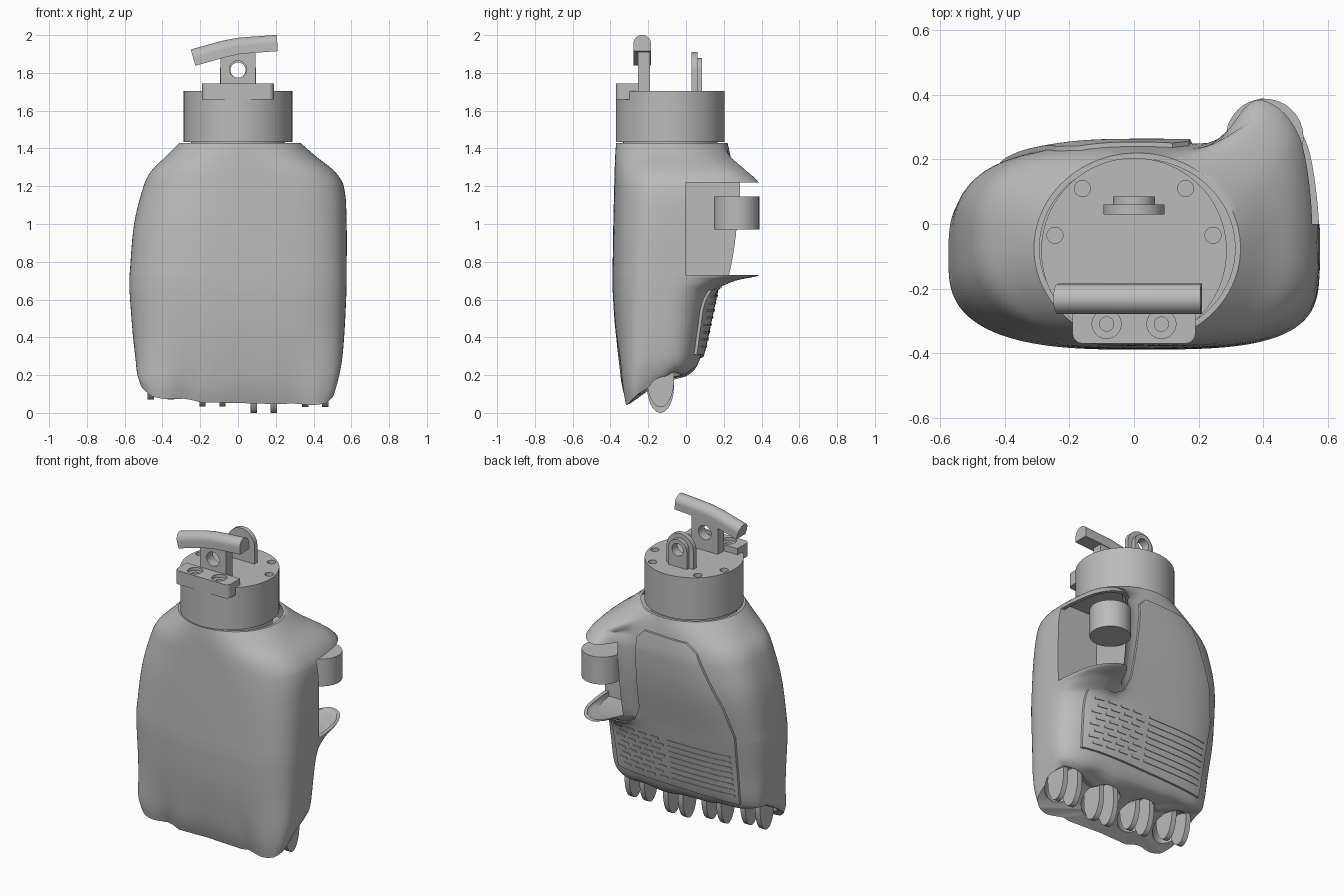
import bpy, bmesh, math
from math import sin, cos, pi, exp
from mathutils import Vector

if "Cube" in bpy.data.objects:
    bpy.data.objects.remove(bpy.data.objects["Cube"])

mat = bpy.data.materials.new("plain_grey")
mat.use_nodes = True
GREY = (0.5, 0.5, 0.5, 1)
mat.diffuse_color = GREY
mat.node_tree.nodes["Principled BSDF"].inputs["Base Color"].default_value = GREY


def skin(name, rings):
    """Closed solid through rings of equal point count."""
    bm = bmesh.new()
    loops = [[bm.verts.new(p) for p in ring] for ring in rings]
    count = len(loops[0])
    for low, high in zip(loops, loops[1:]):
        for i in range(count):
            j = (i + 1) % count
            bm.faces.new((low[i], low[j], high[j], high[i]))
    caps = [bm.faces.new(loops[0]), bm.faces.new(loops[-1])]
    if len(rings) > 2:
        bmesh.ops.poke(bm, faces=caps[:1])
    bmesh.ops.recalc_face_normals(bm, faces=bm.faces)
    mesh = bpy.data.meshes.new(name)
    bm.to_mesh(mesh)
    bm.free()
    obj = bpy.data.objects.new(name, mesh)
    bpy.context.collection.objects.link(obj)
    mesh.materials.append(mat)
    return obj


def prism(name, outline, axis, lo, hi):
    """Extrude a flat outline along x, y or z."""
    place = {"x": lambda a, b, t: (t, a, b),
             "y": lambda a, b, t: (a, t, b),
             "z": lambda a, b, t: (a, b, t)}[axis]
    return skin(name, [[place(a, b, t) for a, b in outline] for t in (lo, hi)])


def circle(a, b, r, rb=None, n=48):
    return [(a + r * cos(2 * pi * i / n), b + (rb or r) * sin(2 * pi * i / n)) for i in range(n)]


def rect(a0, a1, b0, b1):
    return [(a0, b0), (a1, b0), (a1, b1), (a0, b1)]


def arch(a, b, r, base, n=24):
    """Round-topped lug outline."""
    return [(a + r, base)] + [(a + r * cos(pi * i / n), b + r * sin(pi * i / n))
                              for i in range(n + 1)] + [(a - r, base)]


def select(obj):
    bpy.ops.object.select_all(action="DESELECT")
    obj.select_set(True)
    bpy.context.view_layer.objects.active = obj


def boolean(obj, tool, op="DIFFERENCE"):
    tool.hide_render = True
    mod = obj.modifiers.new("cut", "BOOLEAN")
    mod.operation, mod.object, mod.solver = op, tool, "EXACT"
    select(obj)
    bpy.ops.object.modifier_apply(modifier=mod.name)
    bpy.data.objects.remove(tool)
    return obj


# Hand sections: height, right, left, front, back, squareness, thumb bulge
SECTIONS = [Vector(r) for r in (
    (.05, -.52, .51, -.31, .0, 4.2, 0),
    (.13, -.535, .53, -.33, .04, 3.8, 0),
    (.25, -.543, .55, -.35, .075, 3.3, 0),
    (.45, -.56, .565, -.375, .115, 2.9, 0),
    (.64, -.574, .574, -.388, .155, 2.8, .02),
    (.70, -.575, .575, -.389, .167, 2.8, .12),
    (.73, -.574, .575, -.389, .173, 2.8, .235),
    (1.0, -.55, .575, -.385, .23, 2.7, .18),
    (1.2, -.50, .56, -.38, .25, 2.5, .175),
    (1.28, -.46, .51, -.378, .245, 2.4, .125),
    (1.36, -.38, .41, -.375, .235, 2.2, .045),
    (1.43, -.31, .33, -.37, .22, 2, 0))]


def sections(steps=6):
    last = len(SECTIONS) - 1
    slope = []
    for i in range(last + 1):
        a, b = SECTIONS[max(i - 1, 0)], SECTIONS[min(i + 1, last)]
        slope.append((b - a) / (b[0] - a[0]))
    for i in range(last):
        p, q = SECTIONS[i], SECTIONS[i + 1]
        h = q[0] - p[0]
        for k in range(steps):
            t = k / steps
            s = t * t * (3 - 2 * t)
            yield (p * (1 - s) + q * s + slope[i] * h * t * (1 - t) ** 2
                   - slope[i + 1] * h * t * t * (1 - t))
    yield SECTIONS[last]


def hand_form(name, grow=0, n=128):
    rings = []
    for z, x0, x1, y0, y1, power, bulge in sections():
        cx, cy = (x0 + x1) / 2, (y0 + y1) / 2
        rx, ry = (x1 - x0) / 2 + grow, (y1 - y0) / 2 + grow
        low = max(0, 1 - (z - .05) / .4) ** 2
        peak = min(.41, x1 - .1)
        ring = []
        for i in range(n):
            c, s = cos(2 * pi * i / n), sin(2 * pi * i / n)
            # each corner has its own fullness
            if s < 0:
                p = power + 2 * low + (.8 * (power - 2) if c > 0 else 0)
            else:
                p = power + (5 * max(bulge, 0) if c > 0 else power - 2)
            x = cx + rx * math.copysign(abs(c) ** (2 / p), c)
            y = cy + ry * math.copysign(abs(s) ** (2 / p), s)
            if s > 0:  # thumb root
                w = min(1, s / .5)
                spread = .18 if x > peak else .11
                y += bulge * w * w * (3 - 2 * w) * exp(-abs((x - peak) / spread) ** 2.6)
            wave = cos(2 * pi * x / .273)
            if s < 0:  # knuckle grooves
                y += .012 * low * wave * -s
            rise = .16 * max(0, min(1, (y + .3) / .24)) ** .9
            hem = rise + .14 * (x - .15) ** 2 + .007 * wave - .01
            ring.append((x, y, z + low * hem))
        rings.append(ring)
    return skin(name, rings)


# Hand shell with thumb opening and wrist recess
hand = hand_form("hand_shell")
boolean(hand, prism("thumb_cut", rect(.285, .8, 0, .6), "z", .73, 1.22))
hollow = boolean(hand_form("thumb_hollow", -.025),
                 prism("limit", rect(.285, .8, 0, .6), "z", .7, 1.26), "INTERSECT")
boolean(hand, hollow)
recess = boolean(hand_form("wrist_recess", -.018),
                 prism("limit", rect(-1, 1, -1, 1), "z", 1.3, 1.6), "INTERSECT")
recess.location.z = .001
boolean(hand, recess)

# Finger sockets and hinge prongs
FINGERS = ((-.41, .07), (-.135, .035), (.137, 0), (.41, .03))
prongs = []
for fx, drop in FINGERS:
    bpy.ops.mesh.primitive_uv_sphere_add(segments=32, ring_count=16, location=(fx, -.14, .15))
    ball = bpy.context.object
    ball.scale = (.112, .125, .125)
    boolean(hand, ball)
    for side in (-.053, .053):
        x = fx + side
        prongs.append(prism("finger_prong", circle(-.135, drop + .15, .072, .15),
                            "x", x - .017, x + .017))

# Raised palm pad and its grip ridges
outline = [(.12, 1.33), (.17, 1.28), (.19, .8), (.23, .71), (.3, .67), (.46, .65), (.44, .31),
           (-.43, .29), (-.45, .75), (-.4, .95), (-.24, 1.27), (-.17, 1.32)]
pad = boolean(hand_form("palm_pad", .014), prism("limit", outline, "y", 0, .6), "INTERSECT")
boolean(pad, hand_form("core", -.01))
ridges = []
for row in range(8):
    z = .345 + row * .038
    spans = [(-.41, .02)] + [(.05 + k * .09 + row % 2 * .03, .11 + k * .09 + row % 2 * .03)
                             for k in range(4)]
    for a, b in spans:
        ridges.append(prism("bar", rect(a, b, z, z + .012), "y", 0, .6))
select(ridges[0])
for bar in ridges:
    bar.select_set(True)
bpy.ops.object.join()
grip = boolean(hand_form("grip_ridges", .018), ridges[0], "INTERSECT")
boolean(grip, hand_form("core", .008))

# Thumb knuckle standing against the opening's wall
thumb = prism("thumb_knuckle", circle(.405, .268, .12), "z", .97, 1.145)

# Wrist drum with screw holes
wrist = prism("wrist_drum", circle(0, -.083, .2875, n=96), "z", 1.435, 1.705)
for x, y in ((.16, .11), (.245, -.035)):
    for side in (-1, 1):
        boolean(wrist, prism("hole", circle(side * x, y, .025, n=24), "z", 1.64, 1.8))
neck = prism("wrist_neck", circle(0, -.083, .25), "z", 1.28, 1.45)

# Front mounting block with rounded front corners and counterbored holes
corner = [(.16 + .03 * sin(a * pi / 12), -.34 - .03 * cos(a * pi / 12)) for a in range(7)]
outline = corner + [(.19, -.25), (-.19, -.25)] + [(-x, y) for x, y in reversed(corner)]
block = prism("mount_block", outline, "z", 1.658, 1.745)
for side in (-.085, .085):
    boolean(block, prism("bore", circle(side, -.31, .045, n=32), "z", 1.725, 1.8))
    boolean(block, prism("hole", circle(side, -.31, .022, n=32), "z", 1.68, 1.8))

# Drilled post carrying the bent handle
post = prism("handle_post", rect(-.093, .093, 1.7, 1.93), "y", -.253, -.19)
boolean(post, prism("hole", circle(0, 1.82, .045), "y", -.4, 0))
rings = []
for x, z, lean in ((-.238, 1.881, .28), (-.08, 1.925, .27), (0, 1.942, .15),
                   (.08, 1.949, .07), (.208, 1.958, .06)):
    rings.append([(x - lean * b, a - .232, z + b) for a, b in arch(0, -.004, .047, -.043)])
handle = skin("handle_bar", rings)

# Rear eye lug in two layers
lug = prism("rear_lug", arch(0, 1.815, .095, 1.7), "y", .03, .06)
lug_face = prism("rear_lug_face", arch(0, 1.815, .065, 1.7), "y", .055, .085)
for part in (lug, lug_face):
    boolean(part, prism("hole", circle(0, 1.815, .04), "y", -.1, .2))

for obj in [hand, pad, grip, thumb, wrist, neck, block, post, handle, lug, lug_face] + prongs:
    select(obj)
    bpy.ops.object.shade_smooth_by_angle(angle=math.radians(35))
